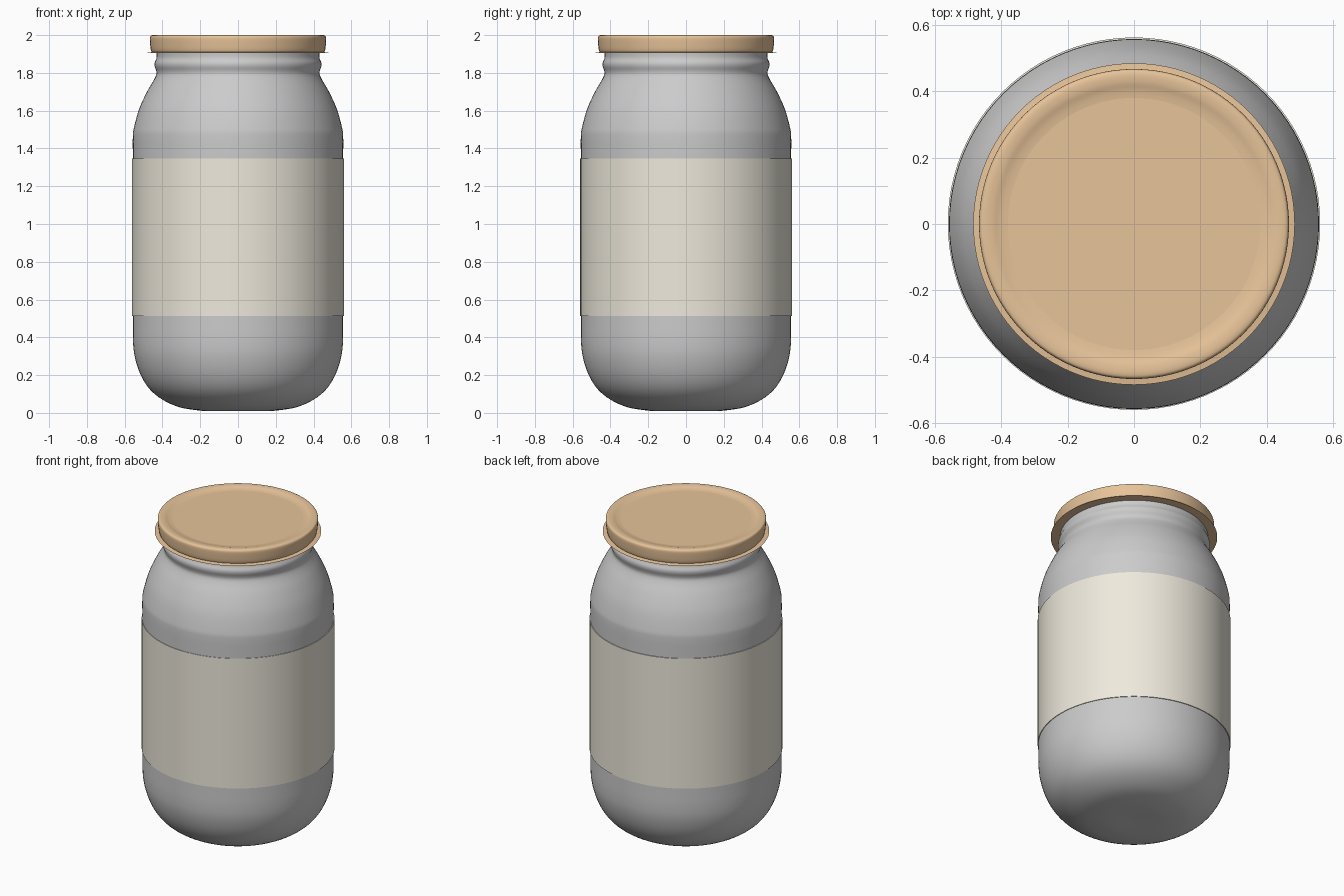
import bpy, bmesh, math
from mathutils import Vector

if "Cube" in bpy.data.objects:
    bpy.data.objects.remove(bpy.data.objects["Cube"])


def catmull(pts, steps):
    """Smooth curve through the profile points."""
    p = [Vector(q) for q in pts]
    p = [2 * p[0] - p[1]] + p + [2 * p[-1] - p[-2]]
    out = []
    for a, b, c, d in zip(p, p[1:], p[2:], p[3:]):
        for i in range(steps):
            t = i / steps
            out.append(0.5 * (2 * b + (c - a) * t + (2 * a - 5 * b + 4 * c - d) * t * t
                              + (3 * b - a - 3 * c + d) * t ** 3))
    return out + [p[-2]]


def lathe(name, profile, color=None, segments=96, steps=4, closed=False):
    """Revolve an (r, z) profile about the z axis."""
    pts = catmull(profile, steps) if steps > 1 else [Vector(q) for q in profile]
    if closed:
        pts.append(pts[0])
    bm = bmesh.new()
    verts = [bm.verts.new((max(p.x, 0), 0, p.y)) for p in pts]
    edges = [bm.edges.new(e) for e in zip(verts, verts[1:])]
    bmesh.ops.spin(bm, geom=verts + edges, cent=(0, 0, 0), axis=(0, 0, 1),
                   angle=2 * math.pi, steps=segments)
    bmesh.ops.remove_doubles(bm, verts=bm.verts, dist=1e-5)
    bmesh.ops.recalc_face_normals(bm, faces=bm.faces)
    mesh = bpy.data.meshes.new(name)
    bm.to_mesh(mesh)
    bm.free()
    obj = bpy.data.objects.new(name, mesh)
    bpy.context.collection.objects.link(obj)
    if color:
        mat = bpy.data.materials.new(name + "_color")
        mat.diffuse_color = (*color, 1)
        mat.use_nodes = True
        mat.node_tree.nodes["Principled BSDF"].inputs["Base Color"].default_value = mat.diffuse_color
        mesh.materials.append(mat)
    bpy.context.view_layer.objects.active = obj
    obj.select_set(True)
    bpy.ops.object.shade_smooth_by_angle(angle=math.radians(40))
    obj.select_set(False)
    return obj


# Glass body: rounded base, straight wall, shoulder and beaded neck
lathe("jar_body", [
    (0, 0.012), (0.12, 0.009), (0.2, 0.012), (0.31, 0.03), (0.4, 0.07), (0.467, 0.125),
    (0.515, 0.2), (0.545, 0.29), (0.556, 0.38), (0.557, 0.52), (0.557, 0.93),
    (0.557, 1.34), (0.557, 1.46), (0.551, 1.51), (0.523, 1.61), (0.482, 1.7),
    (0.447, 1.76), (0.433, 1.79), (0.433, 1.81), (0.441, 1.835), (0.441, 1.855),
    (0.431, 1.88), (0.431, 1.915)])

# Paper label wrapped around the wall
label = lathe("paper_label", [(0.561, 0.513), (0.561, 1.347), (0.555, 1.347), (0.555, 0.513)],
              (0.86, 0.82, 0.72), steps=1, closed=True)
label.location.y = 0.001

# Lid: rounded rim with a shallow dished top
lathe("lid", [
    (0, 1.905), (0.449, 1.905), (0.457, 1.91), (0.462, 1.925), (0.465, 1.95),
    (0.467, 1.98), (0.465, 1.992), (0.459, 1.998), (0.445, 2.0), (0.425, 1.998),
    (0.405, 1.992), (0.38, 1.988), (0.35, 1.987), (0, 1.987)],
    (0.80, 0.55, 0.32), steps=3)
